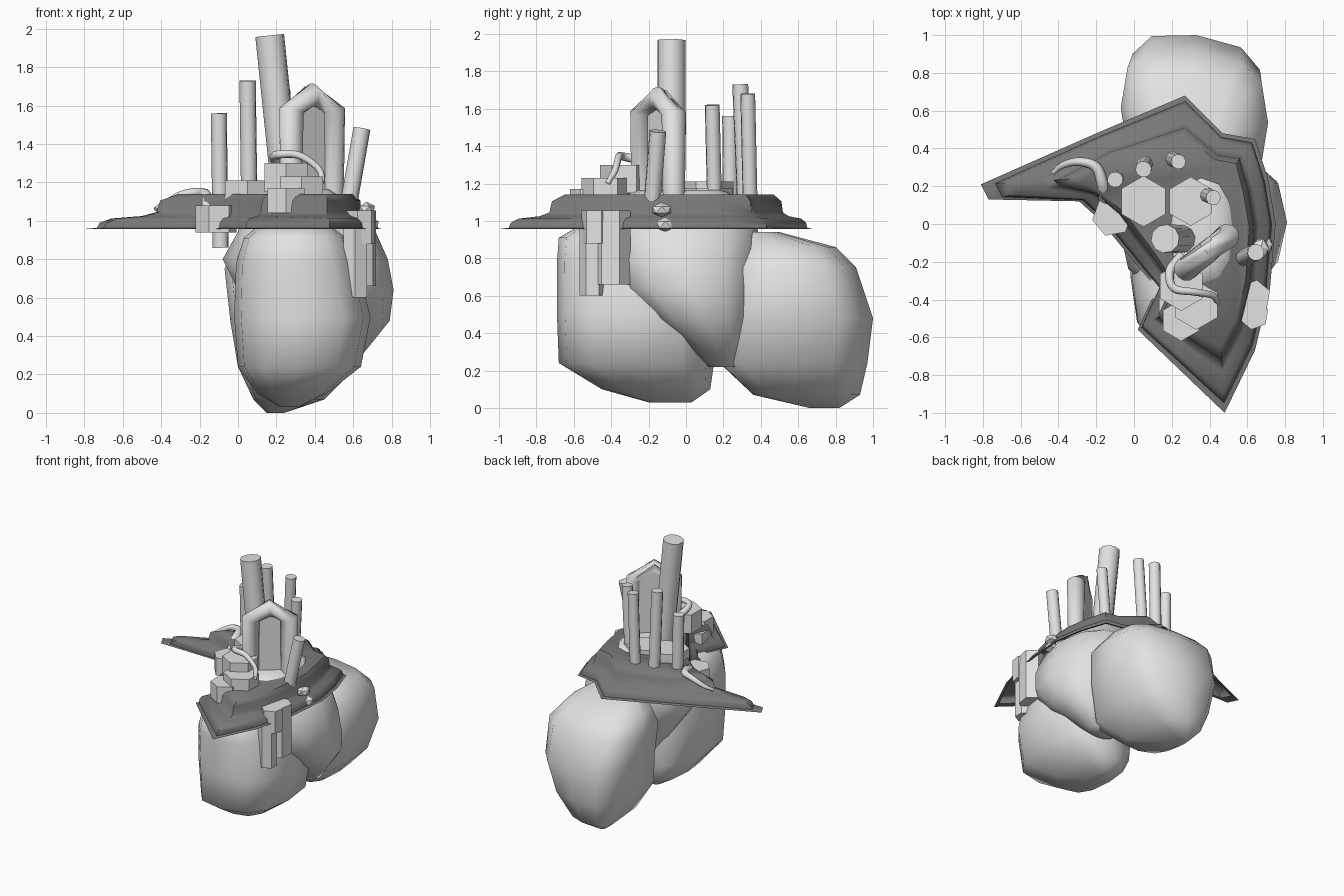
import bpy, bmesh, math
from mathutils import Vector

cube = bpy.data.objects.get("Cube")
if cube:
    bpy.data.objects.remove(cube, do_unlink=True)


def make_material(name, value):
    mat = bpy.data.materials.new(name)
    mat.use_nodes = True
    col = (value, value, value, 1)
    mat.diffuse_color = col
    mat.node_tree.nodes["Principled BSDF"].inputs["Base Color"].default_value = col
    return mat


light = make_material("light grey", 0.76)
dark = make_material("dark grey", 0.19)


def finish(name, bm, mat, angle=None):
    bmesh.ops.recalc_face_normals(bm, faces=bm.faces)
    mesh = bpy.data.meshes.new(name)
    bm.to_mesh(mesh)
    bm.free()
    mesh.materials.append(mat)
    obj = bpy.data.objects.new(name, mesh)
    bpy.context.collection.objects.link(obj)
    if angle:
        bpy.ops.object.select_all(action='DESELECT')
        obj.select_set(True)
        bpy.context.view_layer.objects.active = obj
        bpy.ops.object.shade_smooth_by_angle(angle=math.radians(angle))
    return obj


def loft(name, rings, mat, angle=None, bottom=True):
    """Skin equal-sized closed rings and cap the ends."""
    bm = bmesh.new()
    loops = [[bm.verts.new(p) for p in ring] for ring in rings]
    n = len(loops[0])
    for a, b in zip(loops, loops[1:]):
        for i in range(n):
            j = (i + 1) % n
            bm.faces.new((a[i], a[j], b[j], b[i]))
    if bottom:
        bm.faces.new(loops[0])
    bm.faces.new(loops[-1])
    return finish(name, bm, mat, angle)


def lobe(name, rows, power, skew=0):
    """Boulder from rows of z, x range and y range, as squared, skewed ovals."""
    rings = []
    for z, x0, x1, y0, y1 in rows:
        ring = []
        for i in range(12):
            a = math.tau * i / 12
            c, s = math.cos(a), math.sin(a)
            px = math.copysign(abs(c) ** power, c)
            py = math.copysign(abs(s) ** power, s) + skew * px
            ring.append(((x0 + x1) / 2 + (x1 - x0) / 2 * px,
                         (y0 + y1) / 2 + (y1 - y0) / 2 * py, z))
        rings.append(ring)
    return loft(name, rings, light, 75)


def tube(name, path, radii, sides=10, angle=50):
    """Round tube along a path."""
    pts = [Vector(p) for p in path]
    rings = []
    side = None
    for i, p in enumerate(pts):
        t = (pts[min(i + 1, len(pts) - 1)] - pts[max(i - 1, 0)]).normalized()
        ref = side if side else t.orthogonal()
        side = (ref - t * ref.dot(t)).normalized()
        up = t.cross(side)
        rings.append([p + radii[i] * (side * math.cos(math.tau * k / sides) +
                                      up * math.sin(math.tau * k / sides))
                      for k in range(sides)])
    return loft(name, rings, light, angle)


def smooth_path(points, steps=5):
    """Catmull-Rom resampling."""
    p = [Vector(q) for q in points]
    p = [2 * p[0] - p[1]] + p + [2 * p[-1] - p[-2]]
    out = []
    for a, b, c, d in zip(p, p[1:], p[2:], p[3:]):
        for k in range(steps):
            t = k / steps
            out.append(0.5 * (2 * b + (c - a) * t + (2 * a - 5 * b + 4 * c - d) * t * t
                              + (3 * b - a - 3 * c + d) * t ** 3))
    return out + [p[-2]]


def hex_block(name, x, y, r, z0, z1, turn=0):
    angles = [math.tau * i / 6 + math.radians(turn) for i in range(6)]
    return loft(name, [[(x + r * math.sin(a), y + r * math.cos(a), z) for a in angles]
                       for z in (z0, z1)], light)


# Three boulder lobes
lobe("front_lobe", [(.03, .22, .32, -.2, .03), (.1, .1, .46, -.45, .13),
                    (.24, .0, .64, -.68, .15), (.5, -.02, .69, -.69, .15),
                    (.78, -.01, .62, -.69, .12), (.91, .03, .57, -.68, .1),
                    (.97, .1, .5, -.58, .05)], 0.75)
lobe("back_lobe", [(.0, .15, .24, .66, .82), (.07, .08, .45, .36, .93),
                   (.24, .0, .62, .18, .97), (.48, -.04, .7, .22, 1.0),
                   (.75, -.07, .71, .24, .91), (.86, -.02, .62, .3, .8),
                   (.94, .12, .5, .32, .5)], 0.65, -0.12)
lobe("middle_lobe", [(.22, .35, .58, .12, .28), (.38, .18, .71, -.06, .33),
                     (.48, .1, .79, -.19, .35), (.64, .0, .81, -.36, .38),
                     (.8, -.08, .78, -.42, .4), (.98, .02, .7, -.4, .38),
                     (1.05, .12, .58, -.38, .3), (1.13, .18, .54, -.34, .26),
                     (1.165, .22, .48, -.25, .2)], 0.85)

# Terraced plate, hollow below: rings blended between the rim and the plateau outline
rim = [(.27, .68), (.47, .48), (.64, .45), (.71, .24), (.75, 0), (.72, -.34),
       (.64, -.67), (.48, -1.0), (.02, -.56), (.12, -.34), (0, -.2), (-.18, .02),
       (-.29, .12), (-.77, .13), (-.81, .21), (-.2, .48)]
plateau = [(.27, .47), (.43, .34), (.54, .32), (.58, .16), (.61, -.02), (.59, -.3),
           (.54, -.5), (.46, -.65), (.15, -.48), (.22, -.32), (.1, -.14), (-.05, .06),
           (-.18, .17), (-.28, .22), (-.31, .24), (-.1, .36)]
steps = [(0, .957), (.15, .963), (.18, .99), (.3, 1.012), (.62, 1.025),
         (.77, 1.045), (.81, 1.105), (1, 1.14)]
loft("terraced_plate", [[(a + (c - a) * t, b + (d - b) * t, z)
                         for (a, b), (c, d) in zip(rim, plateau)] for t, z in steps],
     dark, 50, bottom=False)

# Chimney pipes: foot, top, radius
pipes = [((.26, -.08, 1.05), (.165, -.078, 1.965), .076),
         ((-.09, .24, .86), (-.1, .235, 1.56), .042),
         ((.06, .32, 1.0), (.05, .29, 1.73), .043),
         ((.2, .345, 1.0), (.235, .33, 1.68), .04),
         ((.38, .155, 1.0), (.42, .14, 1.62), .04),
         ((.57, -.185, 1.05), (.645, -.15, 1.48), .045)]
for i, (foot, top, r) in enumerate(pipes):
    tube("chimney_pipe_%d" % (i + 1), [foot, top], [r, r])

# Pointed doorway, turned towards the front right, with a slab filling its back
a, b = Vector((.278, -.235, 0)), Vector((.492, -.065, 0))
mid = (a + b) / 2


def lift(p, z):
    return p + Vector((0, 0, z))


tube("door_frame", [lift(a, 1.05), lift(a, 1.575), lift(mid, 1.655),
                    lift(b, 1.575), lift(b, 1.05)], [.058, .066, .062, .066, .058], 12, 60)
outline = [lift(a, 1.05), lift(a, 1.6), lift(mid, 1.7), lift(b, 1.6), lift(b, 1.05)]
normal = Vector((b.y - a.y, a.x - b.x, 0)).normalized()
loft("door_panel", [[p + normal * d for p in outline] for d in (-.058, .01)], light)

# Curled tendrils
arm = smooth_path([(-.43, .27, 1.06), (-.38, .31, 1.09), (-.29, .33, 1.135),
                   (-.2, .3, 1.145), (-.165, .2, 1.125), (-.15, .13, 1.05)])
tube("left_tendril", arm, [.012 + .026 * i / (len(arm) - 1) for i in range(len(arm))], 8)
curl = smooth_path([(.44, -.42, 1.2), (.42, -.38, 1.27), (.32, -.36, 1.34),
                    (.21, -.34, 1.345), (.19, -.25, 1.32), (.25, -.17, 1.26)])
tube("front_tendril", curl, [.015 + .012 * i / (len(curl) - 1) for i in range(len(curl))], 8)

# Hexagonal blocks
for i, spec in enumerate([(.05, .12, .135, 1.07, 1.21), (-.115, .04, .108, .94, 1.08, 20),
                          (.25, -.33, .13, 1.15, 1.3), (.33, -.43, .13, 1.1, 1.23),
                          (.25, -.51, .11, 1.04, 1.17), (.22, -.44, .1, .9, 1.1),
                          (.3, .12, .13, 1.08, 1.175)]):
    hex_block("hex_block_%d" % (i + 1), *spec)

# Stepped columns hanging on the right flank
for i, spec in enumerate([(.635, -.385, .09, .66, 1.055, 10), (.61, -.5, .07, .6, 1.0),
                          (.635, -.48, .08, .88, 1.055, 10), (.665, -.43, .045, .66, 1.0)]):
    hex_block("hanging_column_%d" % (i + 1), *spec)

# Small chips on the rim
for i, (x, y, z) in enumerate([(.67, -.13, 1.06), (.69, -.11, .98)]):
    bm = bmesh.new()
    bmesh.ops.create_icosphere(bm, subdivisions=1, radius=.06)
    bmesh.ops.scale(bm, vec=(.8, 1, .65), verts=bm.verts)
    bmesh.ops.translate(bm, vec=(x, y, z), verts=bm.verts)
    finish("rim_chip_%d" % (i + 1), bm, light)
